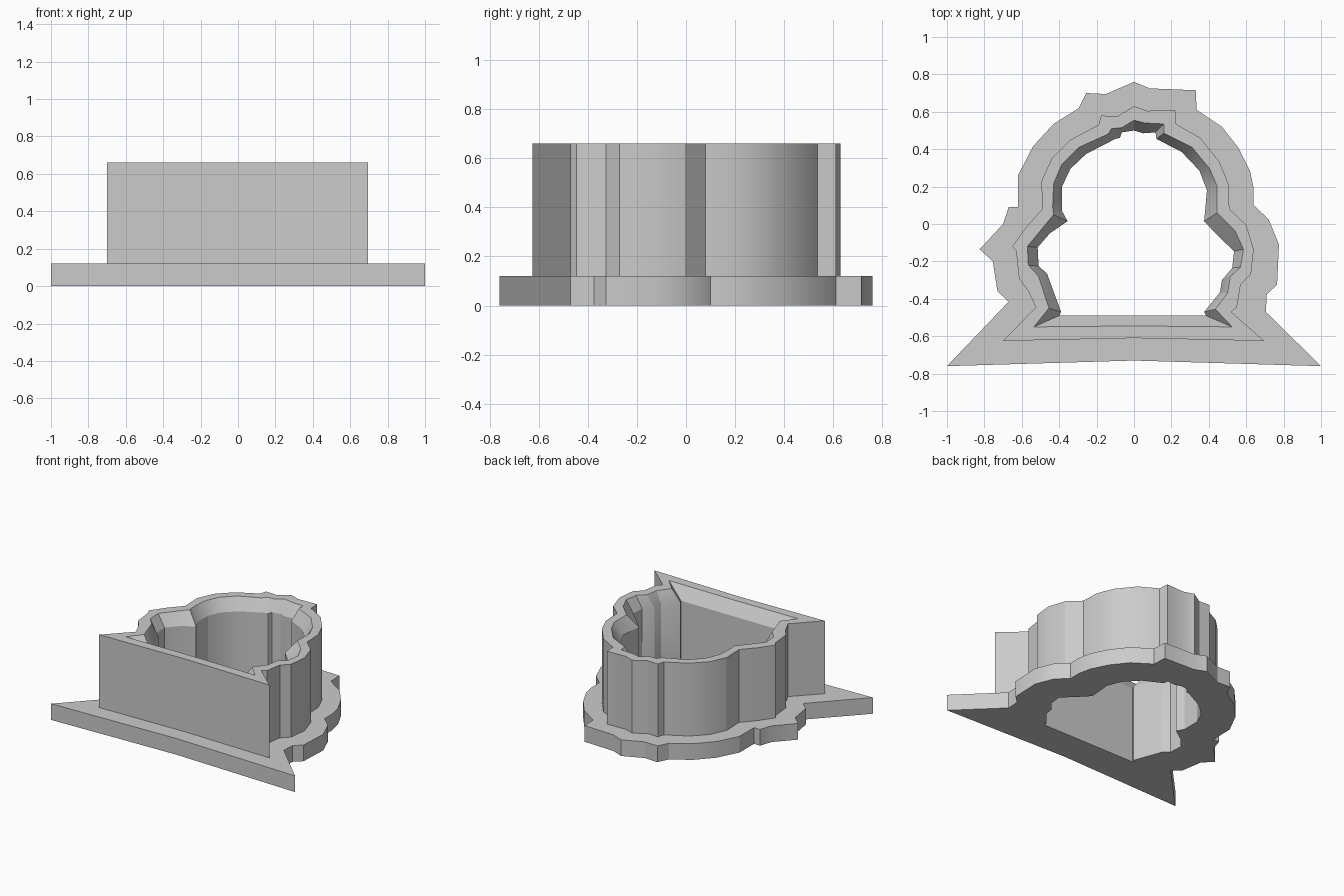
import bpy
import bmesh
from math import radians
from mathutils import Vector

# Remove the default object
default = bpy.data.objects.get("Cube")
if default:
    bpy.data.objects.remove(default, do_unlink=True)

# Heights
FLANGE_TOP = 0.12
BEVEL_BOTTOM = 0.57
WALL_TOP = 0.66

# Outer edge of the base flange, clockwise from the front left corner
flange_outline = [
    (-1, -.76), (-.67, -.415), (-.73, -.36), (-.755, -.2), (-.825, -.135),
    (-.7, 0), (-.67, .09), (-.62, .09), (-.62, .26), (-.54, .415),
    (-.43, .535), (-.295, .62), (-.255, .7), (-.15, .695), (0, .76),
    (.085, .725), (.33, .715), (.335, .61), (.47, .52), (.56, .405),
    (.62, .285), (.64, .19), (.64, .1), (.72, .025), (.775, -.11),
    (.765, -.325), (.71, -.375), (.705, -.47), (1, -.76), (0, -.73),
]

# Outer face of the upright wall
wall_outline = [
    (-.7, -.625), (-.525, -.445), (-.565, -.36), (-.615, -.29), (-.63, -.145),
    (-.65, -.12), (-.58, -.02), (-.49, .08), (-.495, .23), (-.44, .35),
    (-.34, .45), (-.19, .53), (-.175, .58), (-.09, .575), (0, .63),
    (.07, .605), (.22, .61), (.225, .535), (.355, .46), (.455, .335),
    (.505, .215), (.51, .08), (.6, -.005), (.64, -.135), (.625, -.27),
    (.57, -.325), (.55, -.445), (.52, -.47), (.695, -.625), (0, -.61),
]

# Upper edge of the inner bevel, paired point by point with the inner wall
rim_outline = [
    (-.535, -.55), (-.455, -.45), (-.51, -.28), (-.565, -.22), (-.57, -.12),
    (-.5, -.035), (-.43, .05), (-.435, .09), (-.43, .215), (-.385, .32),
    (-.295, .41), (-.14, .48), (-.12, .51), (-.065, .515), (0, .555),
    (.06, .54), (.16, .535), (.16, .485), (.31, .41), (.405, .295),
    (.445, .2), (.445, .06), (.54, -.035), (.585, -.135), (.57, -.23),
    (.515, -.28), (.5, -.37), (.435, -.455), (.525, -.55), (0, -.545),
]
inner_outline = [
    (-.4, -.49), (-.39, -.47), (-.465, -.265), (-.51, -.225), (-.515, -.125),
    (-.45, -.05), (-.355, .015), (-.385, .07), (-.385, .2), (-.34, .295),
    (-.255, .375), (-.1, .455), (-.075, .46), (-.065, .49), (0, .5),
    (.05, .485), (.115, .49), (.12, .455), (.255, .385), (.35, .285),
    (.39, .18), (.375, .015), (.455, -.07), (.535, -.145), (.525, -.235),
    (.47, -.3), (.46, -.365), (.375, -.47), (.385, -.49), (0, -.49),
]


def make_material(name, colour):
    material = bpy.data.materials.new(name)
    material.use_nodes = True
    material.diffuse_color = colour
    shader = next(n for n in material.node_tree.nodes if n.type == 'BSDF_PRINCIPLED')
    shader.inputs["Base Color"].default_value = colour
    return material


def add_loop(bm, outline, z):
    """Closed edge loop of an outline at one height."""
    verts = [bm.verts.new((x, y, z)) for x, y in outline]
    edges = [bm.edges.new((v, verts[i - 1])) for i, v in enumerate(verts)]
    return verts, edges


def make_ring(name, stages, material):
    """Closed ring through successive outlines: level steps are filled flat,
    the others are joined with side faces."""
    bm = bmesh.new()
    loops = [add_loop(bm, outline, z) for outline, z in stages]
    for i, (verts, edges) in enumerate(loops):
        before_verts, before_edges = loops[i - 1]
        if stages[i][1] == stages[i - 1][1]:
            bmesh.ops.triangle_fill(bm, edges=before_edges + edges,
                                    use_beauty=True, normal=Vector((0, 0, 1)))
        else:
            for k in range(len(verts)):
                bm.faces.new((before_verts[k - 1], before_verts[k],
                              verts[k], verts[k - 1]))
    bmesh.ops.recalc_face_normals(bm, faces=bm.faces)

    mesh = bpy.data.meshes.new(name)
    bm.to_mesh(mesh)
    bm.free()
    mesh.materials.append(material)
    ring = bpy.data.objects.new(name, mesh)
    bpy.context.collection.objects.link(ring)

    # Smooth the curved runs and keep the corners crisp
    bpy.ops.object.select_all(action='DESELECT')
    ring.select_set(True)
    bpy.context.view_layer.objects.active = ring
    bpy.ops.object.shade_smooth_by_angle(angle=radians(25))
    return ring


grey = make_material("plain_grey", (0.6, 0.6, 0.6, 1))

# Wide flat flange at the bottom
make_ring("base_flange", [
    (flange_outline, 0), (flange_outline, FLANGE_TOP),
    (inner_outline, FLANGE_TOP), (inner_outline, 0),
], grey)

# Upright wall with a bevelled inner rim
make_ring("upright_wall", [
    (wall_outline, FLANGE_TOP), (wall_outline, WALL_TOP),
    (rim_outline, WALL_TOP), (inner_outline, BEVEL_BOTTOM),
    (inner_outline, FLANGE_TOP),
], grey)
